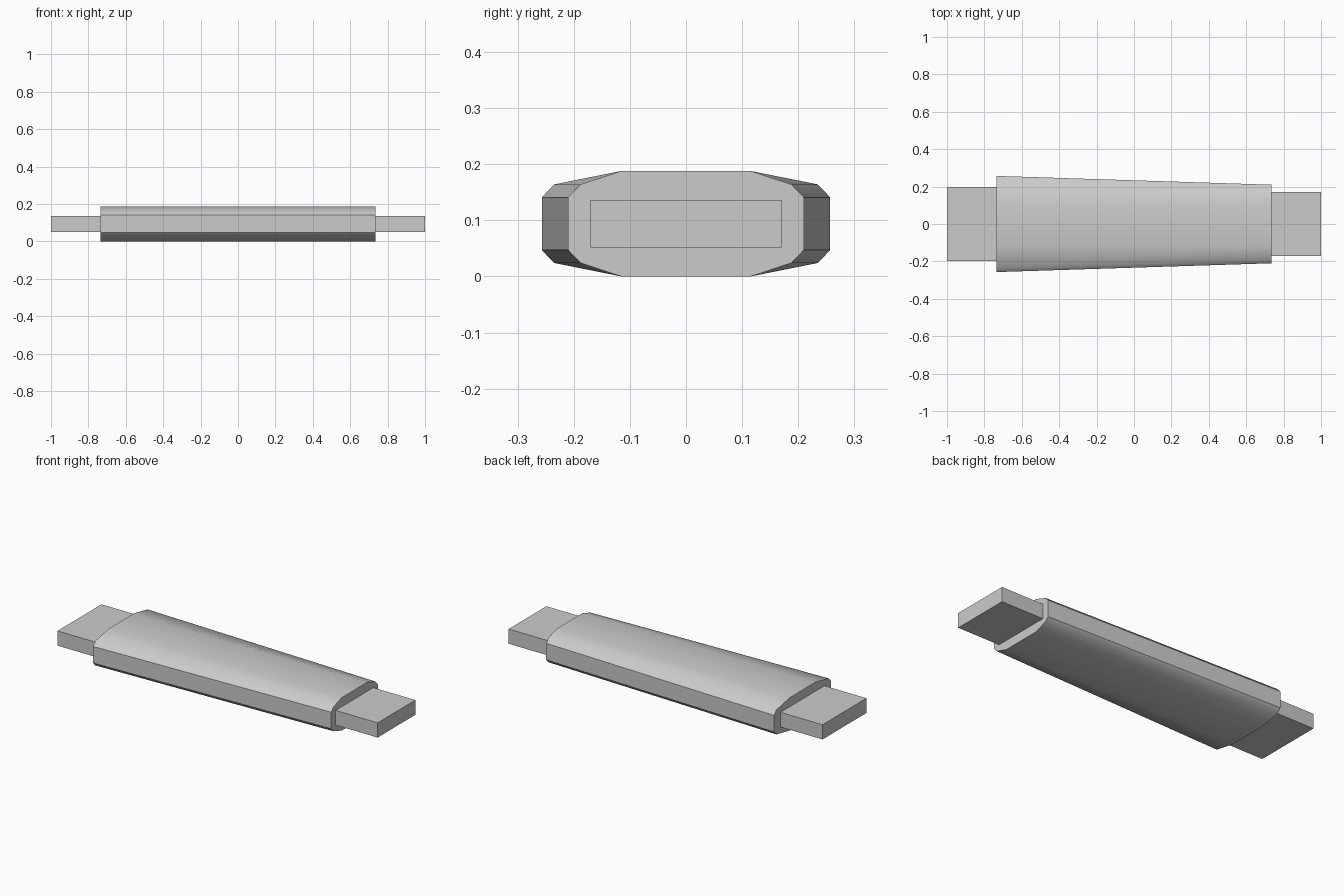
import bpy
import math

cube = bpy.data.objects.get("Cube")
if cube:
    bpy.data.objects.remove(cube, do_unlink=True)

grey = bpy.data.materials.new("light grey")
grey.use_nodes = True
GREY = (0.6, 0.6, 0.6, 1)
grey.diffuse_color = GREY
grey.node_tree.nodes["Principled BSDF"].inputs["Base Color"].default_value = GREY

MID_Z = 0.094


def loft(name, sections):
    """Close a solid between two (x, profile) sections, profile = (y, z) loop."""
    n = len(sections[0][1])
    verts = [(x, y, MID_Z + z) for x, loop in sections for y, z in loop]
    faces = [(i, n + i, n + (i + 1) % n, (i + 1) % n) for i in range(n)]
    faces += [tuple(range(n)), tuple(reversed(range(n, 2 * n)))]
    mesh = bpy.data.meshes.new(name)
    mesh.from_pydata(verts, [], faces)
    mesh.materials.append(grey)
    obj = bpy.data.objects.new(name, mesh)
    bpy.context.collection.objects.link(obj)
    # Consistent outward normals
    bpy.context.view_layer.objects.active = obj
    obj.select_set(True)
    bpy.ops.object.mode_set(mode="EDIT")
    bpy.ops.mesh.select_all(action="SELECT")
    bpy.ops.mesh.normals_make_consistent(inside=False)
    bpy.ops.object.mode_set(mode="OBJECT")
    obj.select_set(False)
    return obj


def mirrored(quarter):
    """Mirror a quarter profile into a full closed loop."""
    half = quarter + [(y, -z) for y, z in reversed(quarter)]
    return half + [(-y, z) for y, z in reversed(half)]


def body_profile(w):
    return mirrored([(0.115, 0.094), (w - 0.022, 0.07), (w, 0.047)])


# Tapered body with chamfered, gently crowned section
body = loft("body", [(-0.735, body_profile(0.257)), (0.735, body_profile(0.21))])
body.select_set(True)
bpy.context.view_layer.objects.active = body
bpy.ops.object.shade_smooth_by_angle(angle=math.radians(40))
body.select_set(False)

# Flat end tabs
for name, x0, x1, w in (("right_tab", -1.0, -0.735, 0.198),
                        ("left_tab", 0.735, 1.0, 0.17)):
    tab = mirrored([(w, 0.042)])
    loft(name, [(x0, tab), (x1, tab)])
